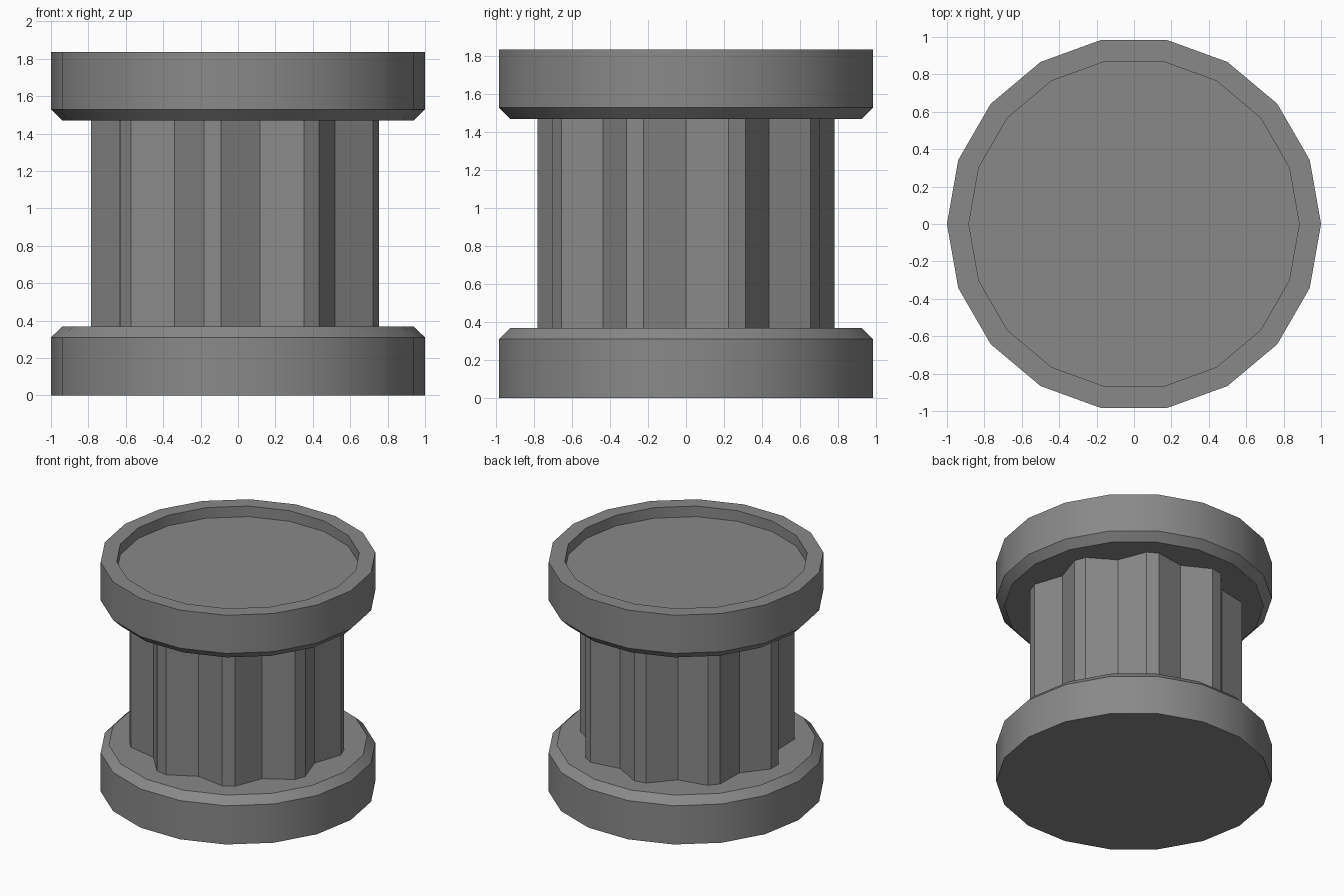
import bpy, bmesh, math

cube = bpy.data.objects.get("Cube")
if cube:
    bpy.data.objects.remove(cube)

stone = bpy.data.materials.new("grey stone")
stone.use_nodes = True
grey = (0.25, 0.25, 0.25, 1)
stone.diffuse_color = grey
stone.node_tree.nodes["Principled BSDF"].inputs["Base Color"].default_value = grey


def circle(radius, sides=18):
    return [(radius, math.tau * i / sides) for i in range(sides)]


def loft(name, sections):
    """Join (polar outline, height) sections into a closed solid."""
    bm = bmesh.new()
    rings = [[bm.verts.new((r * math.cos(a), r * math.sin(a), z)) for r, a in outline]
             for outline, z in sections]
    for low, high in zip(rings, rings[1:]):
        for i in range(len(low)):
            j = (i + 1) % len(low)
            bm.faces.new((low[i], low[j], high[j], high[i]))
    bm.faces.new(rings[0][::-1])
    bm.faces.new(rings[-1])
    bmesh.ops.recalc_face_normals(bm, faces=bm.faces)
    mesh = bpy.data.meshes.new(name)
    bm.to_mesh(mesh)
    bm.free()
    mesh.materials.append(stone)
    obj = bpy.data.objects.new(name, mesh)
    bpy.context.collection.objects.link(obj)
    bpy.ops.object.select_all(action='DESELECT')
    obj.select_set(True)
    bpy.context.view_layer.objects.active = obj
    bpy.ops.object.shade_smooth_by_angle(angle=math.radians(30))
    return obj


# Base slab with a chamfered upper edge
loft("base", [(circle(1), 0), (circle(1), 0.31), (circle(0.94), 0.368)])

# Fluted shaft: nine V grooves between narrow flat ridges
fluted = []
for k in range(9):
    fluted += [(r, math.radians(40 * k + a))
               for r, a in ((0.678, 0), (0.786, 16.6), (0.786, 23.4))]
loft("fluted_shaft", [(fluted, 0.36), (fluted, 1.48)])

# Capital slab with a chamfered lower edge and a sunken top
loft("capital", [(circle(0.94), 1.47), (circle(1), 1.53), (circle(1), 1.835),
                 (circle(0.883), 1.835), (circle(0.883), 1.75)])
